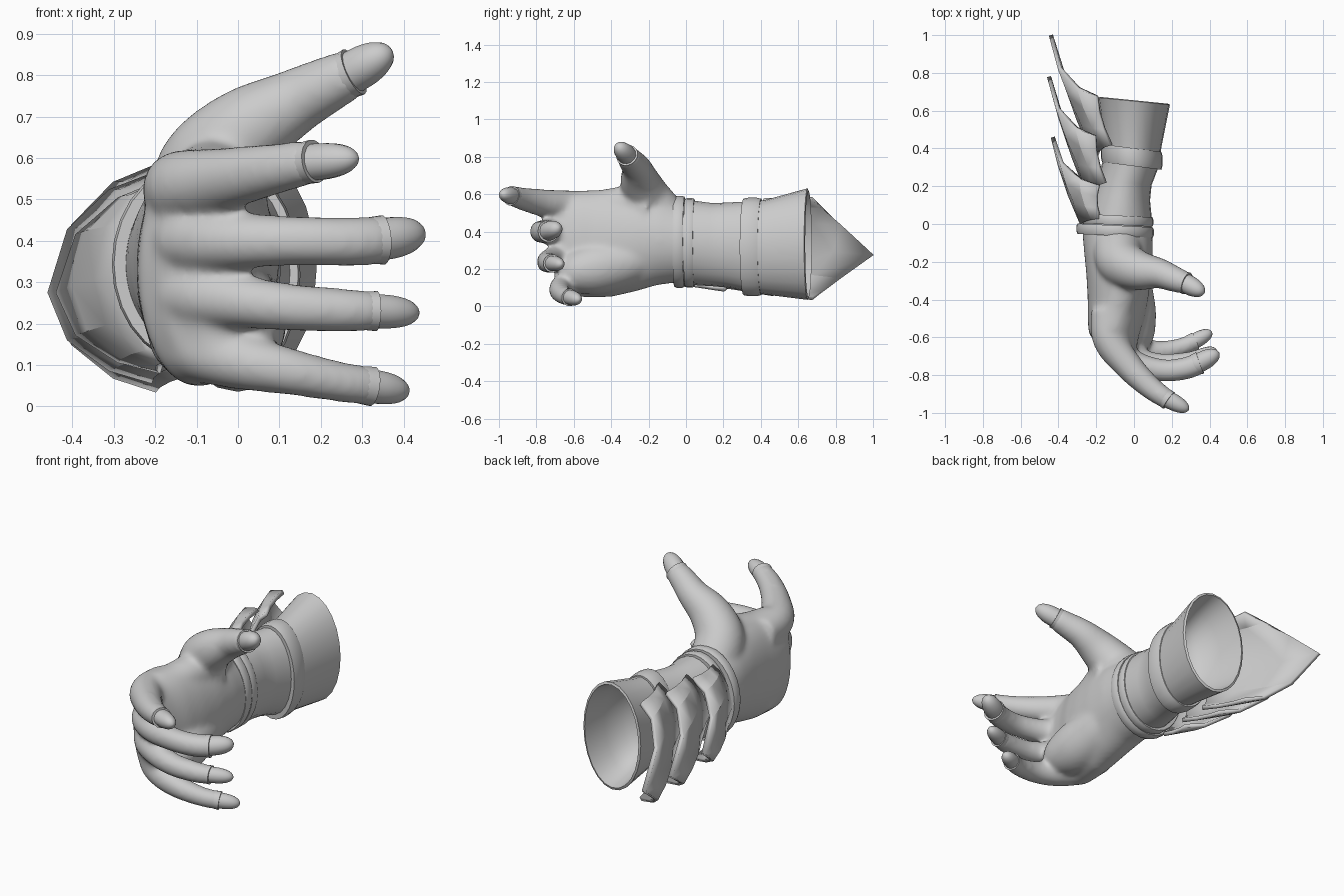
import bpy, bmesh, math
from mathutils import Vector

if "Cube" in bpy.data.objects:
    bpy.data.objects.remove(bpy.data.objects["Cube"])


def finish(name, bm, angle=None):
    bmesh.ops.recalc_face_normals(bm, faces=bm.faces)
    me = bpy.data.meshes.new(name)
    bm.to_mesh(me)
    bm.free()
    ob = bpy.data.objects.new(name, me)
    bpy.context.collection.objects.link(ob)
    if angle:
        bpy.ops.object.select_all(action='DESELECT')
        ob.select_set(True)
        bpy.context.view_layer.objects.active = ob
        bpy.ops.object.shade_smooth_by_angle(angle=math.radians(angle))
    return ob


def skin(bm, rings, cap=True, closed=False):
    """Bridge rings of coordinates into a tube."""
    vs = [[bm.verts.new(p) for p in r] for r in rings]
    n = len(vs[0])
    pairs = list(zip(vs, vs[1:])) + ([(vs[-1], vs[0])] if closed else [])
    for a, b in pairs:
        for i in range(n):
            bm.faces.new((a[i], a[(i + 1) % n], b[(i + 1) % n], b[i]))
    if cap and not closed:
        bm.faces.new(vs[0])
        bm.faces.new(vs[-1])


def ovals(secs, n=24, tilt=0.0):
    """Oval rings across y; each section is y, xc, zc, rx, rz."""
    out = []
    for y, xc, zc, rx, rz in secs:
        ring = []
        for i in range(n):
            a = 2 * math.pi * i / n
            dx = rx * math.cos(a)
            ring.append((xc + dx, y + tilt * dx, zc + rz * math.sin(a)))
        out.append(ring)
    return out


def tube_rings(pts, n=16, steps=4):
    """Circular rings along a smooth path of (x, y, z, r)."""
    P = [Vector(p) for p in pts]
    P = [2 * P[0] - P[1]] + P + [2 * P[-1] - P[-2]]
    path = []
    for k in range(1, len(P) - 2):
        a, b, c, d = P[k - 1:k + 3]
        for s in range(steps):
            t = s / steps
            path.append(0.5 * (2 * b + (c - a) * t + (2 * a - 5 * b + 4 * c - d) * t * t
                               + (3 * b - a - 3 * c + d) * t ** 3))
    path.append(P[-2])
    out = []
    for k, p in enumerate(path):
        d = (path[min(k + 1, len(path) - 1)] - path[max(k - 1, 0)]).to_3d().normalized()
        u = d.cross(Vector((0, 0, 1))).normalized()
        v = u.cross(d)
        out.append([p.to_3d() + p.w * (u * math.cos(2 * math.pi * i / n)
                                       + v * math.sin(2 * math.pi * i / n)) for i in range(n)])
    return out


# finger paths up to the glove opening, then the bare tip end
fingers = {
    "index": ([(-.14, -.45, .52, .09), (-.13, -.61, .53, .09), (-.03, -.75, .55, .076),
               (.08, -.86, .572, .063), (.185, -.935, .592, .053)], (.29, -.985, .6)),
    "middle": ([(-.15, -.45, .40, .08), (-.12, -.63, .40, .08), (0, -.735, .40, .068),
                (.15, -.775, .40, .06), (.27, -.765, .398, .06), (.35, -.735, .402, .06)],
               (.45, -.68, .42)),
    "ring": ([(-.15, -.45, .27, .08), (-.12, -.61, .27, .08), (0, -.705, .255, .066),
              (.12, -.74, .24, .058), (.25, -.735, .232, .054), (.335, -.715, .23, .049)],
             (.437, -.665, .225)),
    "little": ([(-.13, -.43, .17, .09), (-.10, -.58, .145, .085), (0, -.65, .11, .07),
                (.12, -.675, .085, .058), (.24, -.655, .06, .05), (.325, -.62, .048, .048)],
               (.412, -.57, .035)),
    "thumb": ([(-.09, -.11, .46, .13), (-.07, -.2, .57, .127), (.02, -.245, .665, .108),
               (.13, -.26, .732, .082), (.21, -.29, .774, .07), (.28, -.315, .808, .06)],
              (.37, -.365, .86)),
}

# gloved hand: palm, knuckle web, thumb web, heel and finger tubes fused into one skin
bm = bmesh.new()
skin(bm, ovals([(.03, -.09, .34, .18, .21), (-.05, -.088, .345, .185, .218),
                (-.15, -.082, .355, .182, .24), (-.27, -.08, .35, .172, .27),
                (-.4, -.085, .335, .16, .285), (-.5, -.095, .332, .15, .285),
                (-.58, -.105, .33, .135, .28), (-.65, -.085, .33, .1, .26),
                (-.7, -.045, .335, .05, .22)], 48))
skin(bm, tube_rings([(-.06, -.12, .3, .08), (-.04, -.25, .26, .12), (-.035, -.38, .225, .14),
                     (-.02, -.5, .2, .14), (0, -.6, .18, .11), (.0, -.67, .16, .06)], 24))
skin(bm, tube_rings([(-.05, -.2, .52, .13), (-.06, -.32, .545, .1), (-.09, -.44, .53, .095),
                     (-.12, -.56, .53, .09)], 24))
for path, end in fingers.values():
    skin(bm, tube_rings(path, 24))
hand = finish("gloved_hand", bm)
rm = hand.modifiers.new("fuse", 'REMESH')
rm.mode = 'VOXEL'
rm.voxel_size = .011
rm.use_smooth_shade = True
sm = hand.modifiers.new("soften", 'SMOOTH')
sm.factor, sm.iterations = .5, 22

# crisp glove openings and the bare fingertips coming out of them
for name, (path, end) in fingers.items():
    a, b, r = Vector(path[-1]), Vector(path[-2]), path[-1][3]
    bm = bmesh.new()
    skin(bm, tube_rings([tuple(a.lerp(b, f)[:3]) + (r * s,)
                         for f, s in ((.5, .88), (.35, .95), (.15, .98), (0, 1))], 18, 2))
    finish(name + "_opening", bm, 40)
    a, e = a.lerp(b, .2).to_3d(), Vector(end)
    pts = [(*a.lerp(e, f), r * .86 * max(.08, (1 - f ** 3) ** .5))
           for f in (0, .3, .5, .7, .85, .95, 1)]
    bm = bmesh.new()
    skin(bm, tube_rings(pts, 14, 2))
    finish(name + "_tip", bm, 50)

# forearm sleeve with flared, hollow end
bm = bmesh.new()
skin(bm, ovals([(-.04, -.09, .34, .175, .22), (.06, -.075, .338, .168, .225),
                (.14, -.065, .33, .15, .222), (.22, -.05, .328, .143, .227),
                (.31, -.02, .322, .148, .238), (.42, -.005, .316, .15, .252),
                (.65, 0, .333, .19, .298), (.655, 0, .333, .178, .285),
                (.52, 0, .325, .15, .25), (.42, -.005, .32, .11, .19),
                (.37, -.01, .32, .05, .09)], 24, -.1))
finish("flared_sleeve", bm, 40)


# raised bands around the sleeve
def band(name, y, w, xc, zc, rx, rz, t, tilt):
    bm = bmesh.new()
    prof = [(-.5, -.02), (-.5, t * .7), (-.25, t), (.25, t), (.5, t * .7), (.5, -.02)]
    skin(bm, ovals([(y + a * w, xc, zc, rx + d, rz + d) for a, d in prof], 28, tilt), closed=True)
    finish(name, bm, 40)


band("wrist_band_front", -.035, .055, -.1, .345, .187, .228, .018, -.05)
band("wrist_band_rear", .02, .05, -.088, .34, .176, .225, .014, -.05)
band("forearm_band", .355, .095, -.012, .318, .145, .245, .018, -.13)

# three overlapping pointed plates wrapped around the back of the forearm
# base middle y, base corner y, rear corner y, tip y, base middle x, base corner x, tip x,
# base half height, rear half height
plates = [(.0, .03, .2, .46, -.275, -.18, -.43, .215, .225),
          (.14, .22, .46, .78, -.235, -.15, -.45, .225, .25),
          (.34, .42, .67, 1.0, -.205, -.12, -.44, .25, .272)]
for k, (ym, yc, yr, y1, xm, xs, xt, hb, hr) in enumerate(plates):
    bm = bmesh.new()
    cols = []
    for deg in (-78, -58, -32, 0, 32, 58, 78):
        s, c = math.sin(math.radians(deg)), 1 - math.cos(math.radians(deg))
        base = Vector((xm + (xs - xm) * c / .79, ym + (yc - ym) * abs(s), .325 + hb * s))
        # rear edge slopes back from the central point
        tip = Vector((xt + .31 * c, y1 - (y1 - yr) * abs(s), .275 + .035 * abs(s) + hr * s))
        cols.append([bm.verts.new(base.lerp(tip, t) - Vector((.015 * math.sin(math.pi * t), 0, 0)))
                     for t in (0, .33, .67, 1)])
    for a, b in zip(cols, cols[1:]):
        for i in range(3):
            bm.faces.new((a[i], a[i + 1], b[i + 1], b[i]))
    ob = finish("back_plate_%d" % (k + 1), bm, 25)
    so = ob.modifiers.new("thickness", 'SOLIDIFY')
    so.thickness, so.offset = .022, 0
